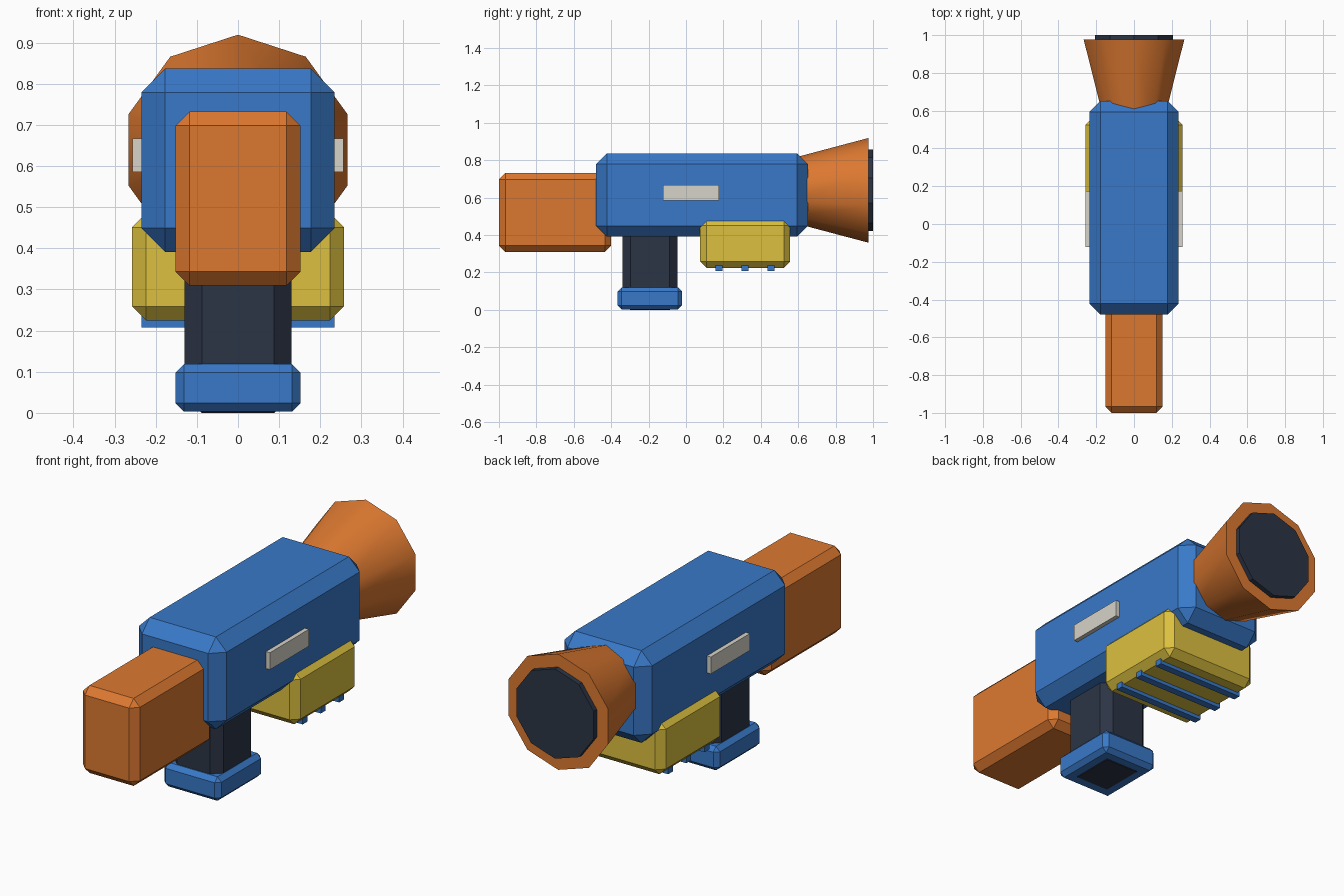
import bpy, bmesh, math
from mathutils import Matrix

if "Cube" in bpy.data.objects:
    bpy.data.objects.remove(bpy.data.objects["Cube"])


def material(name, rgb):
    m = bpy.data.materials.new(name)
    m.diffuse_color = (*rgb, 1)
    m.use_nodes = True
    m.node_tree.nodes["Principled BSDF"].inputs["Base Color"].default_value = m.diffuse_color
    return m


BLUE = material("blue", (0.04, 0.19, 0.58))
ORANGE = material("orange", (0.72, 0.19, 0.03))
YELLOW = material("yellow", (0.72, 0.53, 0.05))
DARK = material("dark", (0.025, 0.035, 0.06))
WHITE = material("off_white", (0.68, 0.66, 0.58))


def finish(bm, name, mat):
    me = bpy.data.meshes.new(name)
    bm.to_mesh(me)
    bm.free()
    ob = bpy.data.objects.new(name, me)
    bpy.context.collection.objects.link(ob)
    me.materials.append(mat)
    return ob


def box(name, mat, x, y, z, chamfer=0):
    """Box from (min, max) ranges with single-segment chamfered edges."""
    bm = bmesh.new()
    bmesh.ops.create_cube(bm, size=1)
    for v in bm.verts:
        for i, (lo, hi) in enumerate((x, y, z)):
            v.co[i] = hi if v.co[i] > 0 else lo
    if chamfer:
        bmesh.ops.bevel(bm, geom=bm.edges[:], offset=chamfer, segments=1,
                        affect='EDGES', profile=0.5)
    return finish(bm, name, mat)


def cone(name, mat, y0, y1, r0, r1, z):
    """Ten-sided frustum along y with a corner pointing up."""
    bm = bmesh.new()
    bmesh.ops.create_cone(bm, cap_ends=True, segments=10, radius1=r0,
                          radius2=r1, depth=y1 - y0)
    top = max(bm.verts, key=lambda v: v.co.z)
    spin = math.pi / 2 + math.atan2(top.co.y, top.co.x)
    bm.transform(Matrix.Translation((0, (y0 + y1) / 2, z))
                 @ Matrix.Rotation(-math.pi / 2, 4, 'X')
                 @ Matrix.Rotation(-spin, 4, 'Z'))
    return finish(bm, name, mat)


# Main body and rear stock
box("body", BLUE, (-0.235, 0.235), (-0.48, 0.652), (0.391, 0.837), 0.058)
box("stock", ORANGE, (-0.152, 0.152), (-1.0, -0.40), (0.309, 0.732), 0.034)

# Grip and its foot (grip bottom shows through the foot)
box("grip", DARK, (-0.13, 0.13), (-0.34, -0.045), (0.0, 0.46), 0.042)
box("grip_foot", BLUE, (-0.152, 0.152), (-0.365, -0.021), (0.003, 0.119), 0.021)

# Fore grip with ribs underneath
box("fore_grip", YELLOW, (-0.258, 0.258), (0.075, 0.557), (0.225, 0.485), 0.034)
for i in range(3):
    y = 0.176 + 0.139 * i
    box(f"fore_grip_rib_{i + 1}", BLUE, (-0.235, 0.235),
        (y - 0.018, y + 0.018), (0.208, 0.245))

# Side panels
for side, s in (("left", -1), ("right", 1)):
    box(f"side_panel_{side}", WHITE, tuple(sorted((s * 0.215, s * 0.256))),
        (-0.122, 0.176), (0.585, 0.667))

# Flared muzzle and its dark opening
muzzle = cone("muzzle", ORANGE, 0.55, 0.976, 0.167, 0.28, 0.639)
cone("muzzle_opening", DARK, 0.95, 1.0, 0.217, 0.217, 0.639)
bpy.ops.object.select_all(action='DESELECT')
muzzle.select_set(True)
bpy.context.view_layer.objects.active = muzzle
bpy.ops.object.shade_smooth_by_angle(angle=math.radians(45))
